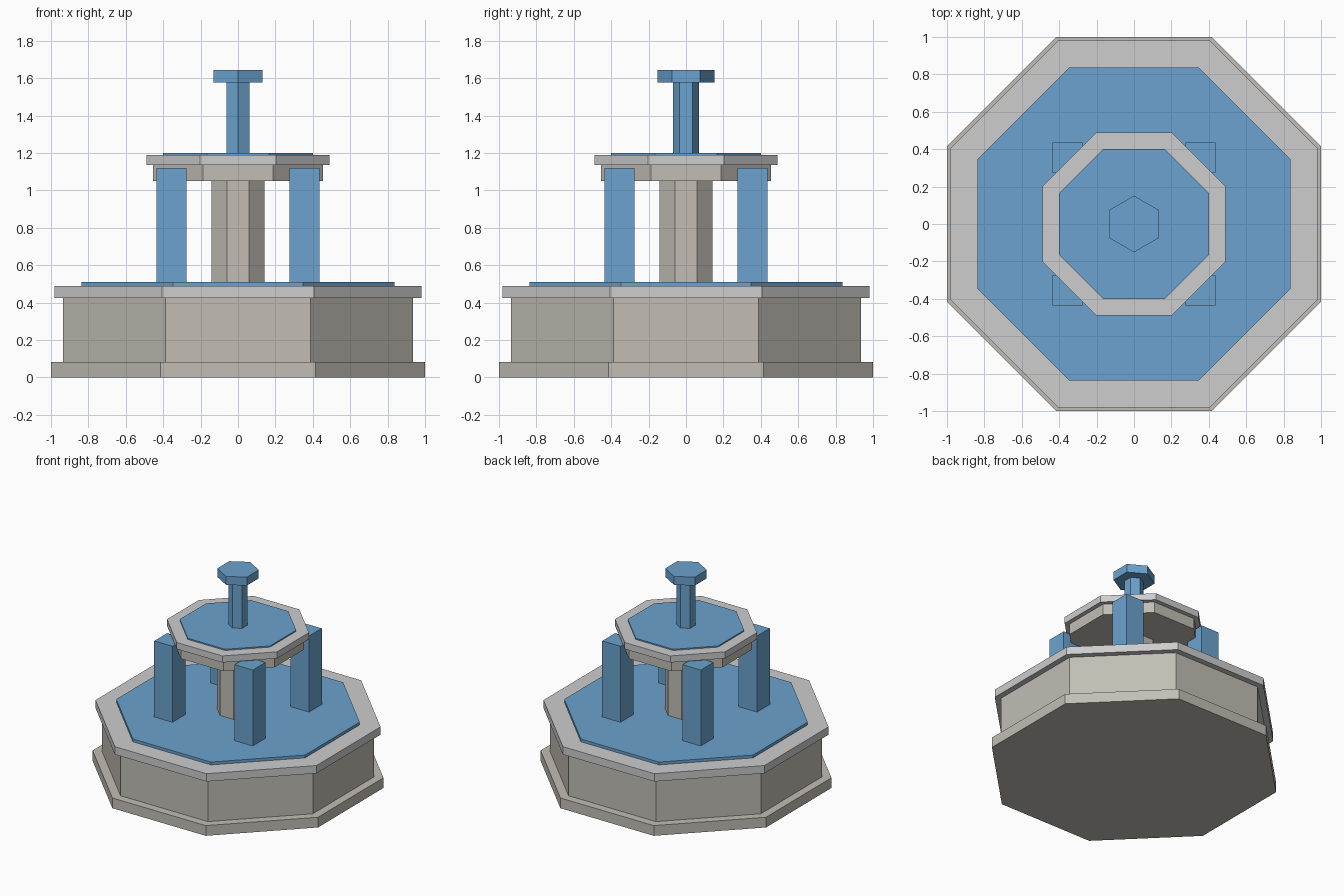
import bpy
from math import pi, cos

cube = bpy.data.objects.get("Cube")
if cube:
    bpy.data.objects.remove(cube, do_unlink=True)


def material(name, rgb):
    mat = bpy.data.materials.new(name)
    mat.use_nodes = True
    colour = (*rgb, 1.0)
    mat.diffuse_color = colour
    mat.node_tree.nodes["Principled BSDF"].inputs["Base Color"].default_value = colour
    return mat


stone = material("warm stone", (0.54, 0.515, 0.46))
trim = material("pale grey stone", (0.61, 0.61, 0.61))
water = material("water blue", (0.147, 0.365, 0.62))


def finish(name, mat):
    obj = bpy.context.object
    obj.name = obj.data.name = name
    obj.data.materials.append(mat)
    return obj


def prism(name, mat, sides, apothem, bottom, top):
    """Upright regular prism with flat sides facing +x and -x."""
    bpy.ops.mesh.primitive_cylinder_add(
        vertices=sides, radius=apothem / cos(pi / sides), depth=top - bottom,
        location=(0, 0, (bottom + top) / 2))
    obj = finish(name, mat)
    # The octagon is turned by half a side; the hexagon already points along y
    if sides == 8:
        for v in obj.data.vertices:
            x, y = v.co.x, v.co.y
            c = cos(pi / 8)
            s = cos(pi / 2 - pi / 8)
            v.co.x, v.co.y = c * x - s * y, s * x + c * y
    return obj


# Lower basin
prism("plinth", stone, 8, 1.0, 0, 0.082)
prism("basin_wall", stone, 8, 0.935, 0.082, 0.425)
prism("basin_rim", trim, 8, 0.98, 0.425, 0.488)
prism("basin_water", water, 8, 0.837, 0.488, 0.511)

# Centre column and upper bowl
prism("column", stone, 8, 0.143, 0.511, 1.05)
prism("bowl", stone, 8, 0.454, 1.05, 1.137)
prism("bowl_rim", trim, 8, 0.488, 1.137, 1.19)
prism("bowl_water", water, 8, 0.4, 1.19, 1.2)

# Central jet with its spreading top
prism("jet", water, 6, 0.061, 1.2, 1.577)
prism("jet_cap", water, 6, 0.131, 1.577, 1.645)

# Four falling streams around the bowl
low, high = 0.511, 1.12
for x, x_name in ((-1, "right"), (1, "left")):
    for y, y_name in ((-1, "front"), (1, "back")):
        bpy.ops.mesh.primitive_cube_add(
            size=1, location=(x * 0.356, y * 0.356, (low + high) / 2))
        stream = finish(f"stream_{y_name}_{x_name}", water)
        for v in stream.data.vertices:
            v.co.x *= 0.162
            v.co.y *= 0.162
            v.co.z *= high - low
